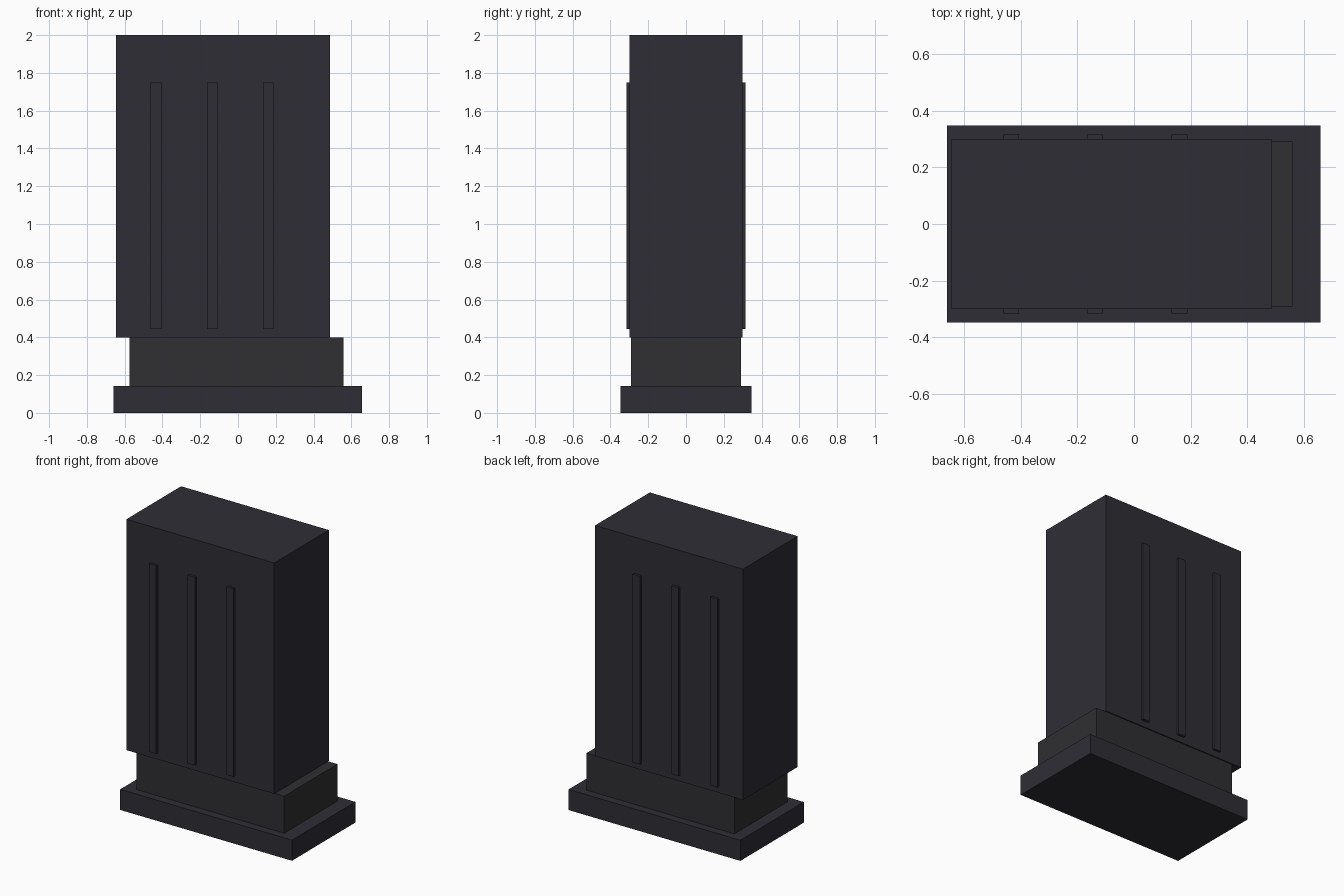
import bpy

cube = bpy.data.objects.get("Cube")
if cube:
    bpy.data.objects.remove(cube, do_unlink=True)


def material(name, rgb):
    mat = bpy.data.materials.new(name)
    mat.use_nodes = True
    mat.diffuse_color = (*rgb, 1)
    mat.node_tree.nodes["Principled BSDF"].inputs["Base Color"].default_value = (*rgb, 1)
    return mat


def box(name, low, high, mat):
    """Box spanning two opposite corners."""
    bpy.ops.mesh.primitive_cube_add(size=1)
    obj = bpy.context.object
    obj.name = name
    for v in obj.data.vertices:
        v.co = [lo + (hi - lo) * (c + 0.5) for lo, hi, c in zip(low, high, v.co)]
    obj.data.materials.append(mat)
    return obj


charcoal = material("charcoal", (0.027, 0.027, 0.036))
dark_grey = material("dark grey", (0.029, 0.029, 0.033))

# Stepped foot
box("base_plate", (-0.66, -0.347, 0), (0.657, 0.347, 0.143), charcoal)
box("neck", (-0.575, -0.291, 0.143), (0.558, 0.291, 0.4), dark_grey)

# Tall block, set off-centre over the neck
box("body", (-0.646, -0.299, 0.4), (0.487, 0.299, 2), charcoal)

# Raised vertical ribs on the front and back
for side, face in (("front", -1), ("back", 1)):
    for i in range(3):
        x = -0.434 + 0.297 * i
        y = sorted((face * 0.29, face * 0.316))
        box(f"{side}_rib_{i + 1}", (x - 0.028, y[0], 0.444), (x + 0.028, y[1], 1.748), charcoal)
